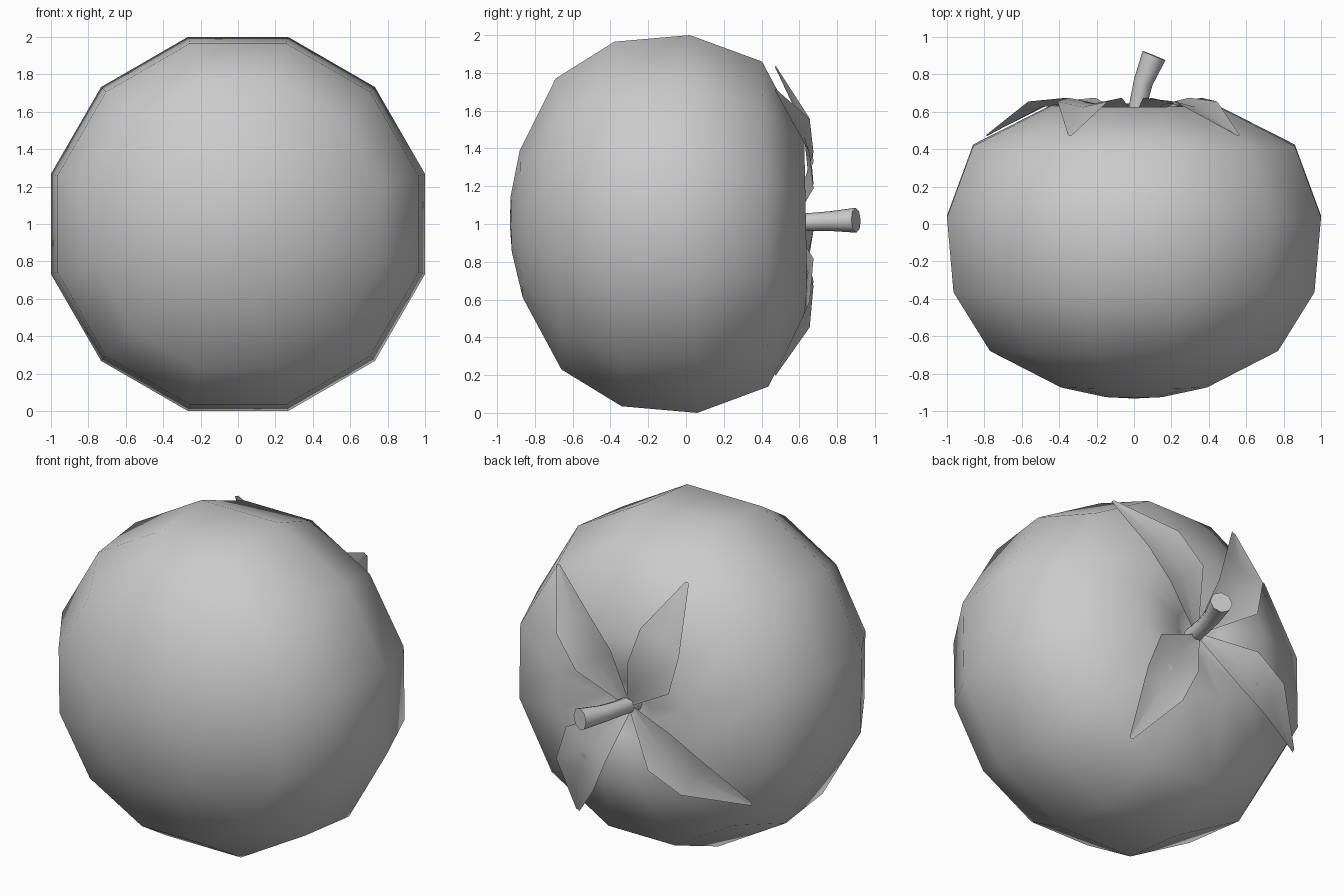
import bpy, bmesh
from math import sin, cos, tau, radians
from mathutils import Vector

if "Cube" in bpy.data.objects:
    bpy.data.objects.remove(bpy.data.objects["Cube"])


def finish(name, bm, angle=None):
    bmesh.ops.recalc_face_normals(bm, faces=bm.faces)
    me = bpy.data.meshes.new(name)
    bm.to_mesh(me)
    bm.free()
    ob = bpy.data.objects.new(name, me)
    bpy.context.collection.objects.link(ob)
    bpy.ops.object.select_all(action='DESELECT')
    ob.select_set(True)
    bpy.context.view_layer.objects.active = ob
    if angle is None:
        bpy.ops.object.shade_smooth()
    else:
        bpy.ops.object.shade_smooth_by_angle(angle=radians(angle))
    return ob


def bridge(bm, a, b):
    n = len(a)
    for i in range(n):
        bm.faces.new((a[i], a[(i + 1) % n], b[(i + 1) % n], b[i]))


def fan(bm, ring, tip):
    for i in range(len(ring)):
        bm.faces.new((ring[i], ring[(i + 1) % len(ring)], tip))


# Fruit body: 12-sided lathe about y, (apothem, y), slightly tilted
profile = [(0.15, -0.925), (0.39, -0.872), (0.77, -0.675), (0.965, -0.36),
           (1.0, 0.04), (0.86, 0.42), (0.44, 0.635), (0.16, 0.585)]
bm = bmesh.new()
rings = []
for x, y in profile:
    r = x / cos(radians(15))
    ring = []
    for i in range(12):
        a = tau * (i + 0.5) / 12
        dz = r * sin(a)
        ring.append(bm.verts.new((r * cos(a), y - 0.02 * dz, 1 + dz)))
    rings.append(ring)
for a, b in zip(rings, rings[1:]):
    bridge(bm, a, b)
fan(bm, rings[0], bm.verts.new((0, -0.933, 1)))
fan(bm, rings[-1], bm.verts.new((0, 0.47, 1)))
finish("fruit_body", bm)

# Stem: bent, flaring 8-sided tube
path = [(0.0, 0.48, 1.0, 0.05), (0.022, 0.64, 1.01, 0.047),
        (0.05, 0.76, 1.015, 0.052), (0.107, 0.90, 1.02, 0.066)]
bm = bmesh.new()
rings = []
for k, (x, y, z, r) in enumerate(path):
    p, q = Vector(path[max(k - 1, 0)][:3]), Vector(path[min(k + 1, 3)][:3])
    d = (q - p).normalized()
    u = d.cross(Vector((0, 0, 1))).normalized()
    v = d.cross(u)
    rings.append([bm.verts.new(Vector((x, y, z)) + r * (u * cos(tau * i / 8) + v * sin(tau * i / 8)))
                  for i in range(8)])
for a, b in zip(rings, rings[1:]):
    bridge(bm, a, b)
bm.faces.new(rings[0])
bm.faces.new(rings[-1])
finish("stem", bm, 50)


# Leaves: creased blades running out from the dimple, (radius, half width, mid y, edge y)
rows = [(0.03, 0.025, 0.56, 0.57), (0.33, 0.155, 0.645, 0.675),
        (0.57, 0.145, 0.625, 0.655), (0.90, 0.012, 0.47, 0.475)]


def leaf(name, tip_x, tip_z, shift):
    d = Vector((tip_x, 0, tip_z)).normalized()
    s = Vector((-d.z, 0, d.x))
    bm = bmesh.new()
    grid = []
    for k, (r, w, ym, ye) in enumerate(rows):
        off = shift * (0, 1, 0.7, 0)[k]
        grid.append([bm.verts.new(d * r + s * (off + t * w) + Vector((0, ye if t else ym, 1)))
                     for t in (-1, 0, 1)])
    for a, b in zip(grid, grid[1:]):
        for j in range(2):
            bm.faces.new((a[j], a[j + 1], b[j + 1], b[j]))
    finish(name, bm)


for i, args in enumerate([(-0.34, 0.83, 0.09), (0.55, 0.70, 0.04),
                          (-0.79, -0.44, 0.01), (0.41, -0.78, 0.08)]):
    leaf(f"leaf_{i + 1}", *args)
